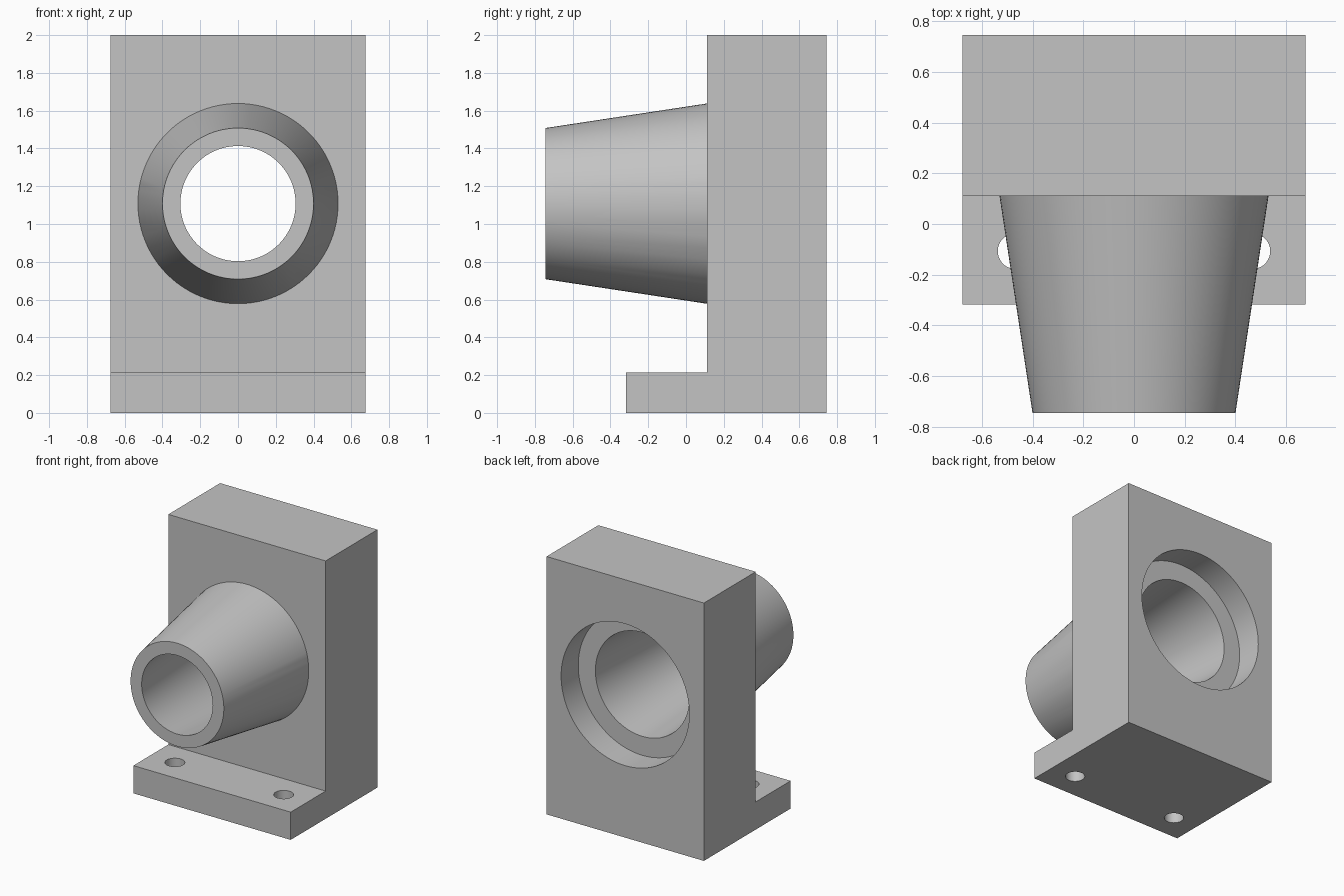
import bpy
import bmesh
import math
from mathutils import Matrix, Vector

default = bpy.data.objects.get("Cube")
if default:
    bpy.data.objects.remove(default, do_unlink=True)

AXIS_Z = 1.108      # height of the nozzle axis
FRONT, BACK = -0.745, 0.745
WALL = 0.11         # front face of the upright block
HALF_WIDTH = 0.675

grey = bpy.data.materials.new("Plain grey")
grey.use_nodes = True
colour = (0.55, 0.55, 0.55, 1)
grey.diffuse_color = colour
grey.node_tree.nodes["Principled BSDF"].inputs["Base Color"].default_value = colour


def make_object(name, bm):
    bmesh.ops.recalc_face_normals(bm, faces=bm.faces)
    mesh = bpy.data.meshes.new(name)
    bm.to_mesh(mesh)
    bm.free()
    mesh.materials.append(grey)
    obj = bpy.data.objects.new(name, mesh)
    bpy.context.collection.objects.link(obj)
    return obj


def extrude_profile(name, points):
    """Side profile of (y, z) points, extruded across the width."""
    bm = bmesh.new()
    face = bm.faces.new([bm.verts.new((-HALF_WIDTH, y, z)) for y, z in points])
    grown = bmesh.ops.extrude_face_region(bm, geom=[face])["geom"]
    verts = [v for v in grown if isinstance(v, bmesh.types.BMVert)]
    bmesh.ops.translate(bm, verts=verts, vec=(2 * HALF_WIDTH, 0, 0))
    return make_object(name, bm)


def lathe(name, profile, origin, axis, sides=96):
    """Closed solid turned from (radius, distance along axis) points."""
    turn = Matrix.Translation(origin) @ Vector(axis).to_track_quat("Z", "Y").to_matrix().to_4x4()
    bm = bmesh.new()
    rings = []
    for radius, along in profile:
        ring = []
        for i in range(sides):
            a = math.tau * i / sides
            ring.append(bm.verts.new(turn @ Vector((radius * math.cos(a), radius * math.sin(a), along))))
        rings.append(ring)
    for low, high in zip(rings, rings[1:]):
        for i in range(sides):
            j = (i + 1) % sides
            bm.faces.new((low[i], low[j], high[j], high[i]))
    bm.faces.new(rings[0])
    bm.faces.new(rings[-1])
    return make_object(name, bm)


def combine(target, tool, operation):
    tool.hide_render = True
    mod = target.modifiers.new(tool.name, "BOOLEAN")
    mod.operation = operation
    mod.solver = "EXACT"
    mod.object = tool
    bpy.ops.object.select_all(action="DESELECT")
    bpy.context.view_layer.objects.active = target
    target.select_set(True)
    bpy.ops.object.modifier_apply(modifier=mod.name)
    bpy.data.objects.remove(tool, do_unlink=True)


# Upright block with its mounting foot
housing = extrude_profile("nozzle_housing", [
    (-0.318, 0), (BACK, 0), (BACK, 2), (WALL, 2), (WALL, 0.215), (-0.318, 0.215)])

# Tapered nozzle, rooted inside the block
centre = (0, 0, AXIS_Z)
nozzle = lathe("nozzle", [(0.4, FRONT), (0.53, WALL), (0.53, WALL + 0.1)], centre, (0, 1, 0))
combine(housing, nozzle, "UNION")

# Tapered bore opening into a wide counterbore at the back
shoulder = BACK - 0.21
bore = lathe("bore_cutter", [
    (0.297, FRONT - 0.1), (0.305, FRONT), (0.403, shoulder),
    (0.55, shoulder), (0.55, BACK + 0.1)], centre, (0, 1, 0))
combine(housing, bore, "DIFFERENCE")

# Bolt holes through the foot
for side in (-1, 1):
    hole = lathe("bolt_hole_cutter", [(0.07, -0.1), (0.07, 0.4)],
                 (side * 0.467, -0.107, 0), (0, 0, 1), 48)
    combine(housing, hole, "DIFFERENCE")

bpy.ops.object.shade_smooth_by_angle(angle=math.radians(30))
